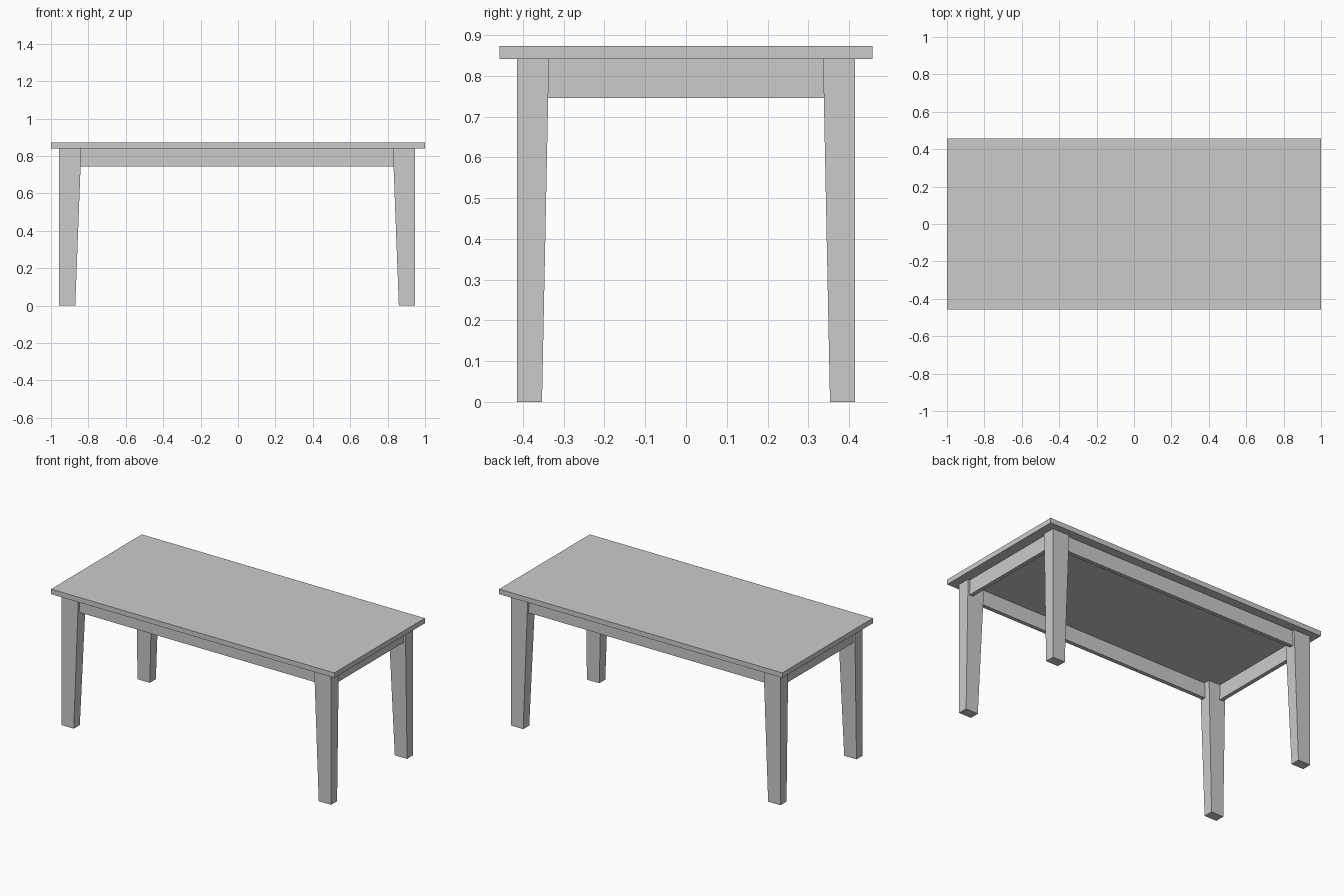
import bpy

if "Cube" in bpy.data.objects:
    bpy.data.objects.remove(bpy.data.objects["Cube"])

CX = -0.005                      # the frame sits slightly off the top's centre
OUT_X, OUT_Y = 0.952, 0.414      # outer leg faces
UNDER, TOP, APRON_Z = 0.841, 0.873, 0.745
INSET, THICK = 0.014, 0.025      # apron setback and board thickness


def make_mesh(name, verts, faces):
    mesh = bpy.data.meshes.new(name)
    mesh.from_pydata(verts, [], faces)
    obj = bpy.data.objects.new(name, mesh)
    bpy.context.collection.objects.link(obj)
    return obj


def block(name, lower, upper):
    """Six-sided block between two (x0, x1, y0, y1, z) rectangles."""
    verts = []
    for x0, x1, y0, y1, z in (lower, upper):
        verts += [(x0, y0, z), (x1, y0, z), (x1, y1, z), (x0, y1, z)]
    faces = [(3, 2, 1, 0), (4, 5, 6, 7)]
    faces += [(i, (i + 1) % 4, (i + 1) % 4 + 4, i + 4) for i in range(4)]
    return make_mesh(name, verts, faces)


def box(name, x0, x1, y0, y1, z0, z1):
    return block(name, (x0, x1, y0, y1, z0), (x0, x1, y0, y1, z1))


# Tabletop
box("tabletop", -1, 1, -0.457, 0.457, UNDER, TOP)


def span(sign, outer, depth, centre=0.0):
    """Ordered interval from an outer face going inward by depth."""
    return sorted((centre + sign * outer, centre + sign * (outer - depth)))


# Legs: straight outer faces, tapered inner faces
for sx, side in ((-1, "left"), (1, "right")):
    for sy, end in ((-1, "front"), (1, "back")):
        foot = (*span(sx, OUT_X, 0.087, CX), *span(sy, OUT_Y, 0.061), 0)
        head = (*span(sx, OUT_X, 0.119, CX), *span(sy, OUT_Y, 0.078), UNDER)
        block(f"{end}_{side}_leg", foot, head)

# Aprons: thin boards set back from the outer leg faces
for s, long_name, short_name in ((-1, "front", "left"), (1, "back", "right")):
    box(f"{long_name}_apron", CX - 0.86, CX + 0.86,
        *span(s, OUT_Y - INSET, THICK), APRON_Z, UNDER)
    box(f"{short_name}_apron", *span(s, OUT_X - INSET, THICK, CX),
        -0.36, 0.36, APRON_Z, UNDER)
